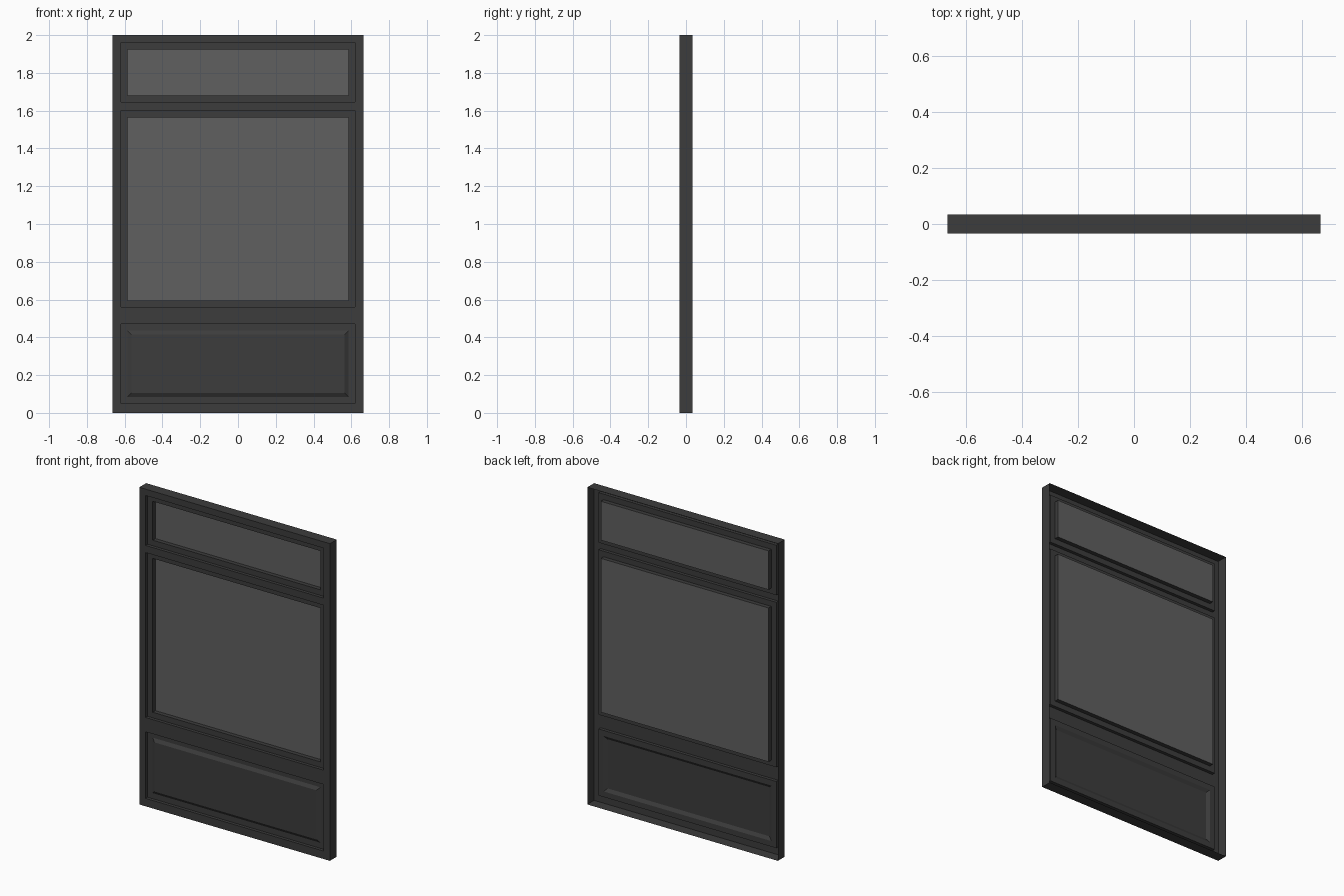
import bpy

cube = bpy.data.objects.get("Cube")
if cube:
    bpy.data.objects.remove(cube, do_unlink=True)


def make_material(name, value):
    mat = bpy.data.materials.new(name)
    mat.use_nodes = True
    colour = (value, value, value, 1)
    mat.diffuse_color = colour
    mat.node_tree.nodes["Principled BSDF"].inputs["Base Color"].default_value = colour
    return mat


dark_paint = make_material("dark grey paint", 0.045)
grey_glass = make_material("grey glass", 0.115)

# Half widths of the nested rectangles
OUTER, OPENING, PANE = 0.665, 0.62, 0.585
# Depths, from the front face to the open back
FRONT, STEP, GLASS, BACK = -0.034, -0.014, 0.013, 0.034


def make_object(name, verts, faces, mat):
    mesh = bpy.data.meshes.new(name)
    mesh.from_pydata(verts, [], faces)
    mesh.materials.append(mat)
    mesh.update()
    obj = bpy.data.objects.new(name, mesh)
    bpy.context.collection.objects.link(obj)
    return obj


def rect(half, low, high, y):
    return [(-half, y, low), (half, y, low), (half, y, high), (-half, y, high)]


def nested(name, loops, mat, cap=False):
    """Join successive rectangles with pressed-sheet walls."""
    verts = [v for loop in loops for v in loop]
    faces = []
    for k in range(len(loops) - 1):
        a, b = 4 * k, 4 * k + 4
        for i in range(4):
            j = (i + 1) % 4
            faces.append((a + i, a + j, b + j, b + i))
    if cap:
        last = len(verts) - 4
        faces.append((last, last + 1, last + 2, last + 3))
    return make_object(name, verts, faces, mat)


# Front face: stiles and rails around three openings
xs = [-OUTER, -OPENING, OPENING, OUTER]
zs = [0, 0.05, 0.47, 0.56, 1.6, 1.645, 1.96, 2]
verts = [(x, FRONT, z) for z in zs for x in xs]
faces = []
for row in range(len(zs) - 1):
    for col in range(3):
        if col == 1 and row % 2 == 1:
            continue
        a = row * 4 + col
        faces.append((a, a + 1, a + 5, a + 4))
make_object("frame_front", verts, faces, dark_paint)

# Outer wall, open at the back
nested("frame_outer_wall", [rect(OUTER, 0, 2, BACK), rect(OUTER, 0, 2, FRONT)], dark_paint)

# Glazed sashes: a step, a flat border and a deep reveal down to the pane
inset = OPENING - PANE
for name, low, high in (("main", zs[3], zs[4]), ("upper", zs[5], zs[6])):
    pane = rect(PANE, low + inset, high - inset, GLASS)
    nested(name + "_sash", [
        rect(OPENING, low, high, FRONT),
        rect(OPENING, low, high, STEP),
        rect(PANE, low + inset, high - inset, STEP),
        pane,
    ], dark_paint)
    make_object(name + "_glass", pane, [(0, 1, 2, 3)], grey_glass)

# Lower panel with a raised bevelled field
low, high = zs[1], zs[2]
bevel = inset + 0.02
nested("lower_panel", [
    rect(OPENING, low, high, FRONT),
    rect(OPENING, low, high, STEP),
    rect(PANE, low + inset, high - inset, STEP),
    rect(OPENING - bevel, low + bevel, high - bevel, STEP - 0.012),
], dark_paint, cap=True)
